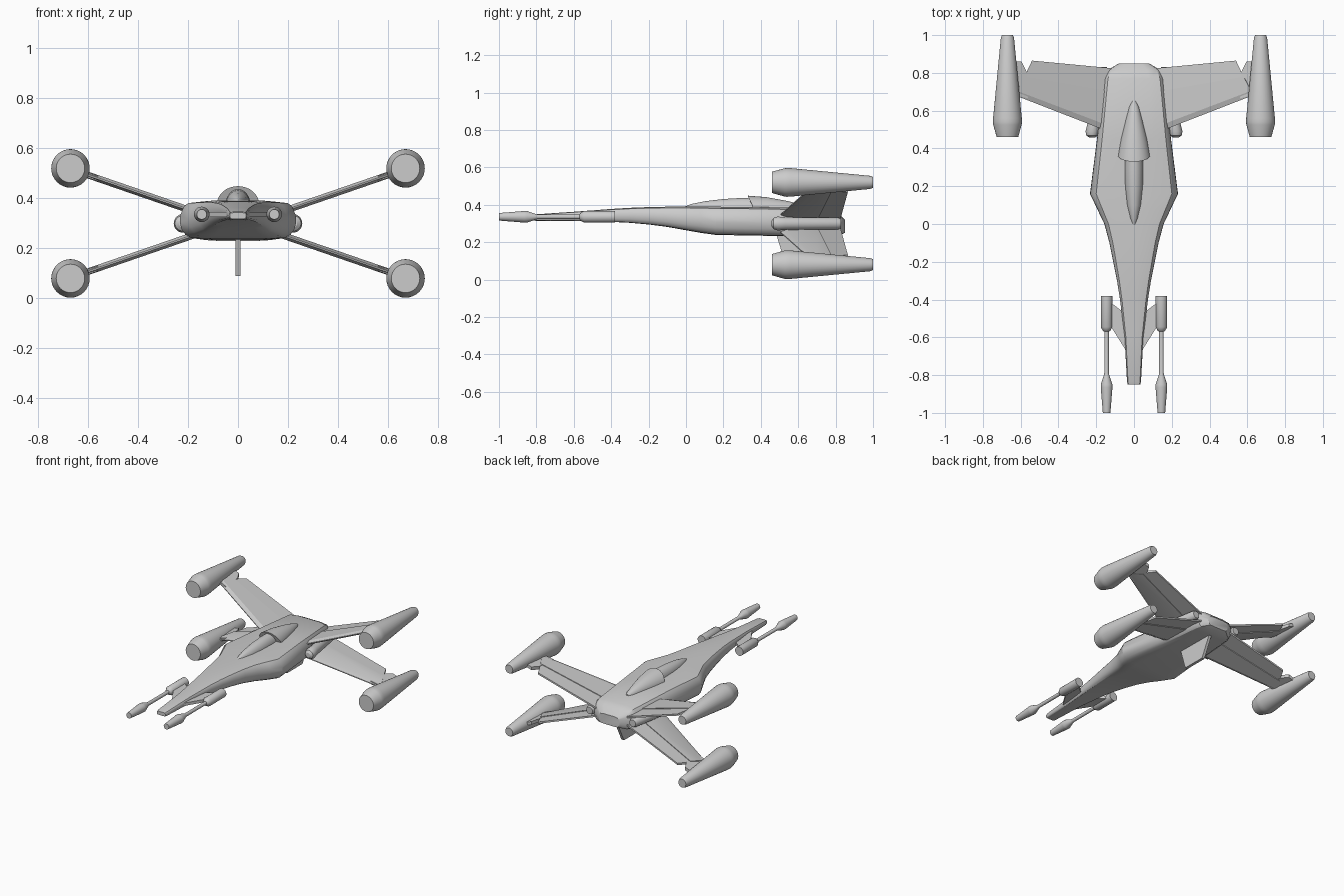
import bpy, bmesh, math

cube = bpy.data.objects.get("Cube")
if cube:
    bpy.data.objects.remove(cube, do_unlink=True)

grey = bpy.data.materials.new("hull_grey")
grey.use_nodes = True
GREY = (0.6, 0.6, 0.6, 1)
grey.diffuse_color = GREY
grey.node_tree.nodes["Principled BSDF"].inputs["Base Color"].default_value = GREY


def loft(name, rings, mirror=False, angle=30):
    """Skin closed rings of equal length and cap both ends."""
    bm = bmesh.new()
    rows = [[bm.verts.new(p) for p in ring] for ring in rings]
    n = len(rows[0])
    for a, b in zip(rows, rows[1:]):
        for i in range(n):
            j = (i + 1) % n
            bm.faces.new((a[i], a[j], b[j], b[i]))
    bm.faces.new(rows[0])
    bm.faces.new(rows[-1])
    bmesh.ops.recalc_face_normals(bm, faces=bm.faces)
    mesh = bpy.data.meshes.new(name)
    bm.to_mesh(mesh)
    bm.free()
    mesh.materials.append(grey)
    ob = bpy.data.objects.new(name, mesh)
    bpy.context.collection.objects.link(ob)
    bpy.ops.object.select_all(action='DESELECT')
    ob.select_set(True)
    bpy.context.view_layer.objects.active = ob
    bpy.ops.object.shade_smooth_by_angle(angle=math.radians(angle))
    if mirror:
        mod = ob.modifiers.new("mirror_sides", 'MIRROR')
        mod.use_mirror_merge = False
    return ob


def oval(x, y, z, w, up, down, lean=0, n=32):
    """Ring across y, with separate heights above and below its centre."""
    ring = []
    for i in range(n):
        a = 2 * math.pi * i / n
        s = math.sin(a)
        ring.append((x + w * math.cos(a), y - lean * max(s, 0), z + s * (up if s > 0 else down)))
    return ring


def turned(name, x, z, profile, n=32):
    """Round part along y from (y, radius) pairs, on both sides."""
    return loft(name, [oval(x, y, z, r, r, r, n=n) for y, r in profile], mirror=True)


# Fuselage: flat deck, rounded flanks, flat belly
HALF = [(0, 1), (0.5, 1), (0.86, 0.94), (0.94, 0.82), (0.99, 0.62), (1, 0.45),
        (0.97, 0.25), (0.9, 0.1), (0.8, 0.02), (0.5, 0), (0, 0)]
SECTION = HALF + [(-x, h) for x, h in HALF[-2:0:-1]]
STATIONS = [  # y, half width, belly height, deck height
    (-0.85, 0.033, 0.318, 0.343), (-0.835, 0.037, 0.315, 0.347),
    (-0.6, 0.05, 0.314, 0.363), (-0.4, 0.074, 0.309, 0.378),
    (-0.3, 0.09, 0.304, 0.384), (-0.2, 0.11, 0.295, 0.388),
    (-0.1, 0.13, 0.282, 0.39), (0, 0.157, 0.264, 0.391),
    (0.08, 0.195, 0.25, 0.391), (0.16, 0.233, 0.239, 0.39),
    (0.45, 0.196, 0.234, 0.387), (0.77, 0.16, 0.23, 0.378),
    (0.815, 0.14, 0.235, 0.355), (0.85, 0.08, 0.25, 0.32)]
loft("fuselage", [[(w * x, y, b + (t - b) * h) for x, h in SECTION] for y, w, b, t in STATIONS])

# Canopy and the hood fairing behind it
loft("canopy", [oval(0, y, 0.375, w, h, 0.02) for y, w, h in
                [(-0.015, 0.006, 0.012), (0.03, 0.022, 0.03), (0.1, 0.038, 0.044),
                 (0.2, 0.048, 0.056), (0.3, 0.05, 0.062), (0.4, 0.045, 0.06)]])
loft("canopy_hood", [oval(0, y, 0.375, w, h, 0.02, lean) for y, w, h, lean in
                     [(0.365, 0.085, 0.074, 0.035), (0.45, 0.07, 0.066, 0.02),
                      (0.55, 0.045, 0.046, 0.01), (0.62, 0.026, 0.026, 0), (0.65, 0.01, 0.014, 0)]])

# Belly fin
loft("belly_fin", [[(x, y, z) for y, z in [(0.48, 0.25), (0.53, 0.09), (0.7, 0.09), (0.78, 0.25)]]
                   for x in (-0.01, 0.01)])

# Wing hinge barrels, following the tapering flanks
loft("wing_hinge", [oval(x, y, 0.3, r, r, r) for x, y, r in
                    [(0.222, 0.458, 0.015), (0.222, 0.468, 0.03), (0.22, 0.49, 0.037),
                     (0.213, 0.53, 0.034), (0.168, 0.815, 0.031), (0.167, 0.83, 0.024)]], mirror=True)

# Crossed wings, pylons and engines: one pass for the upper and lower set
ROOT = [(0.12, 0.483), (0.12, 0.515), (0.12, 0.70), (0.12, 0.70), (0.12, 0.825)]
TIP = [(0.64, 0.685), (0.62, 0.705), (0.58, 0.78), (0.58, 0.78), (0.54, 0.865)]
THICK = [0.003, 0.014, 0.014, 0.009, 0.006]
PYLON = [(0.56, 0.665), (0.57, 0.81), (0.595, 0.86), (0.66, 0.86), (0.66, 0.69)]
for level, side in (("upper", 1), ("lower", -1)):
    def tilt(x, y, t):
        return (x, y, 0.3 + side * ((x - 0.04) * 0.345 + t))

    def wing_ring(plan):
        top = [tilt(x, y, t) for (x, y), t in zip(plan, THICK)]
        under = [tilt(x, y, -t) for (x, y), t in zip(plan, THICK)]
        return top + under[::-1]

    loft(level + "_wing", [wing_ring(ROOT), wing_ring(TIP)], mirror=True, angle=20)
    loft(level + "_wing_pylon", [[tilt(x, y, t) for x, y in PYLON] for t in (-0.011, 0.011)], mirror=True)
    turned(level + "_engine", 0.67, 0.3 + side * 0.22,
           [(0.46, 0.057), (0.525, 0.075), (0.54, 0.077), (0.56, 0.076),
            (0.985, 0.035), (1.0, 0.029)])

# Nose guns: housing, barrel and flared muzzle
turned("gun", 0.145, 0.336,
       [(-1, 0.02), (-0.865, 0.031), (-0.85, 0.031), (-0.8, 0.014), (-0.79, 0.012),
        (-0.57, 0.012), (-0.565, 0.02), (-0.545, 0.031), (-0.38, 0.031)], n=24)

# Swept brackets joining guns to nose
loft("gun_bracket", [[(x, y, z) for x, y in [(0.04, -0.48), (0.13, -0.41), (0.13, -0.53), (0.03, -0.69)]]
                     for z in (0.326, 0.346)], mirror=True)
